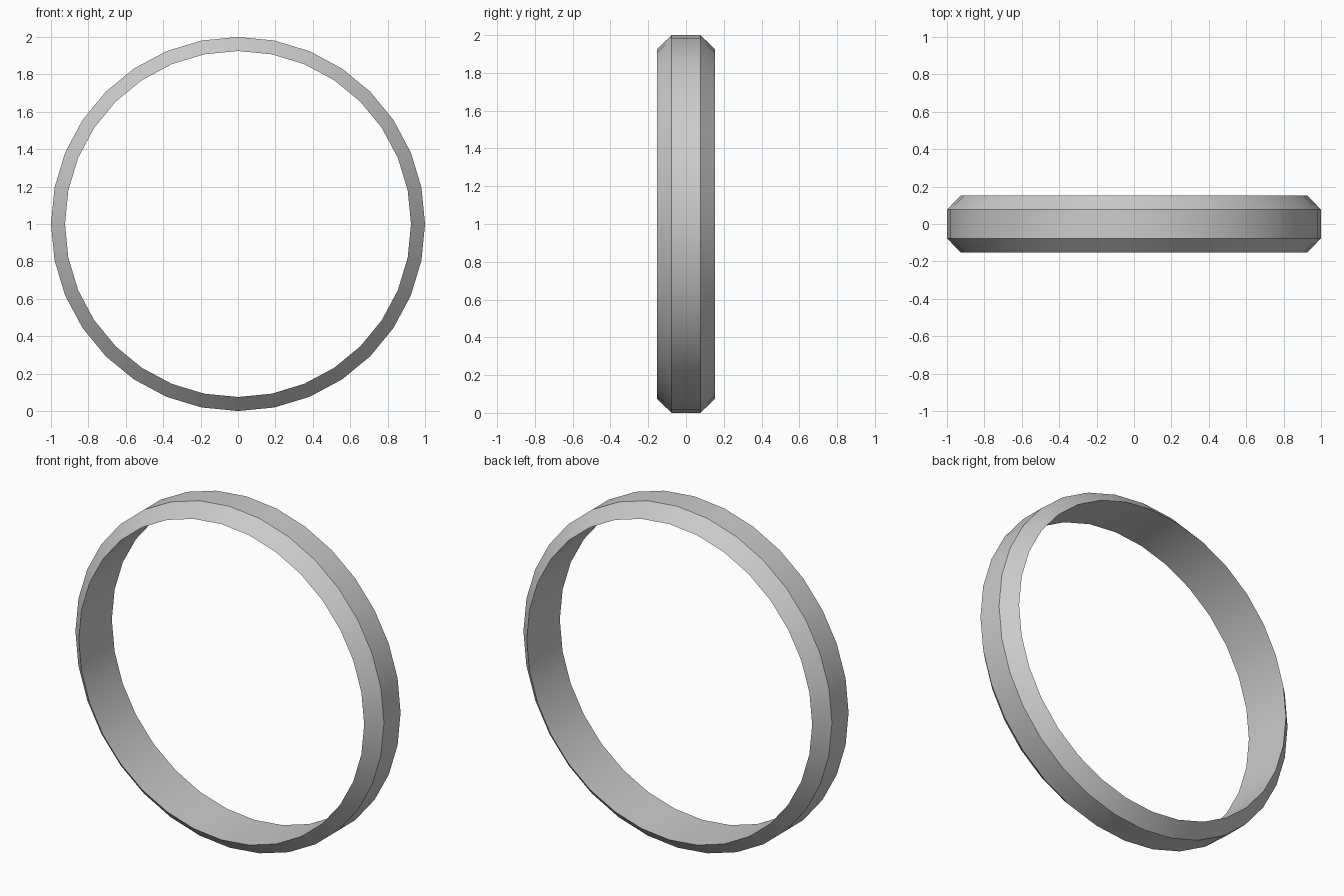
import bpy, bmesh, math

if "Cube" in bpy.data.objects:
    bpy.data.objects.remove(bpy.data.objects["Cube"])

SEGMENTS = 32
# Ring cross-section as (radius, y): flat inner wall, chamfered outer edges
PROFILE = [(0.925, -0.153), (1.0, -0.077), (1.0, 0.077), (0.925, 0.153)]

bm = bmesh.new()
loops = []
for i in range(SEGMENTS):
    a = 2 * math.pi * i / SEGMENTS
    loops.append([bm.verts.new((r * math.cos(a), y, 1 + r * math.sin(a)))
                  for r, y in PROFILE])

# Bridge neighbouring cross-sections into a closed ring
n = len(PROFILE)
for i in range(SEGMENTS):
    p, q = loops[i], loops[(i + 1) % SEGMENTS]
    for j in range(n):
        k = (j + 1) % n
        bm.faces.new((p[j], p[k], q[k], q[j]))
bmesh.ops.recalc_face_normals(bm, faces=bm.faces[:])

mesh = bpy.data.meshes.new("ring")
bm.to_mesh(mesh)
bm.free()
ring = bpy.data.objects.new("ring", mesh)
bpy.context.collection.objects.link(ring)

# Smooth around the ring, keep the chamfer edges crisp
bpy.context.view_layer.objects.active = ring
ring.select_set(True)
bpy.ops.object.shade_smooth_by_angle(angle=math.radians(30))
